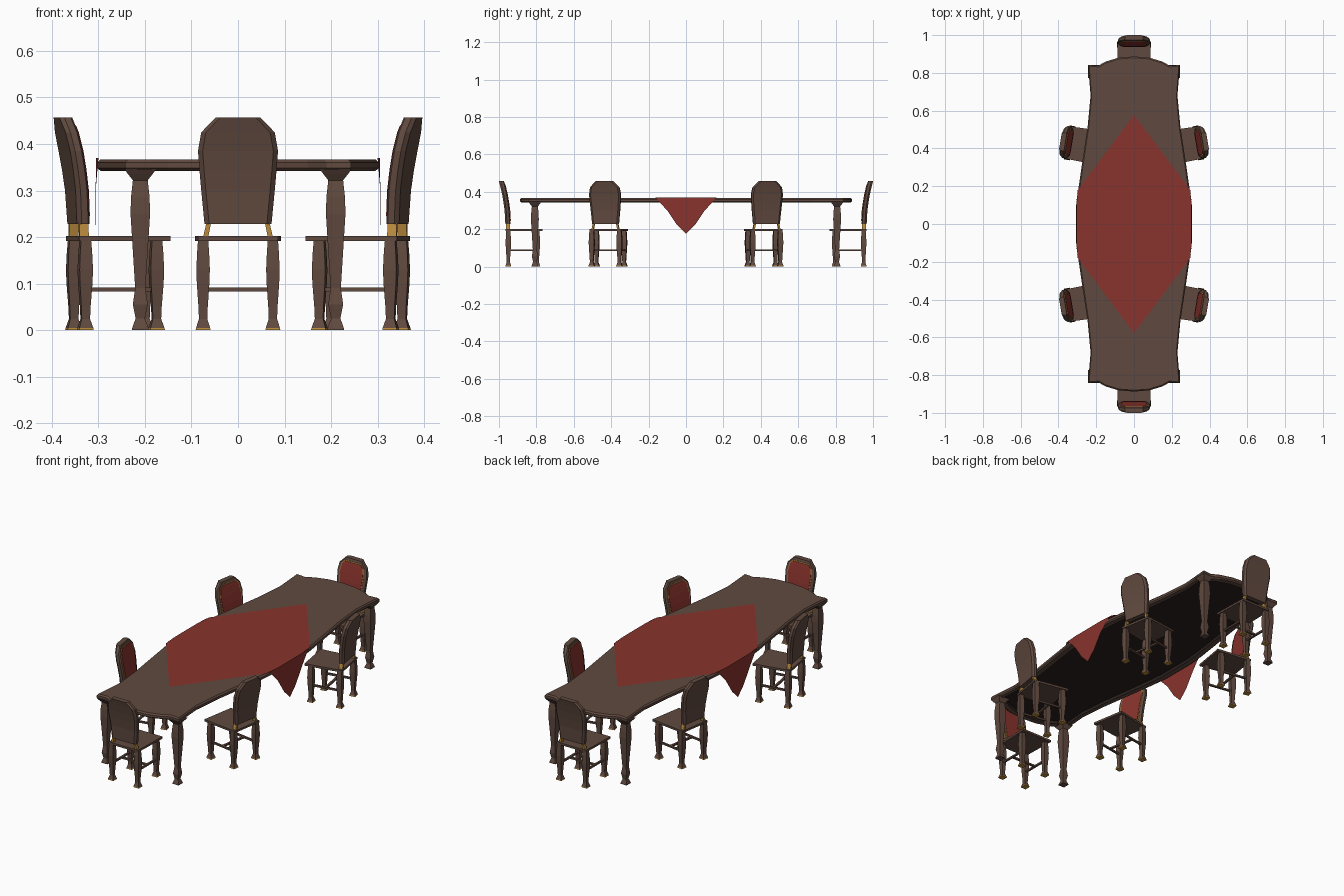
import bpy, bmesh, math
from mathutils import Matrix

if "Cube" in bpy.data.objects:
    bpy.data.objects.remove(bpy.data.objects["Cube"])


def material(name, rgb):
    m = bpy.data.materials.new(name)
    m.diffuse_color = (*rgb, 1)
    m.use_nodes = True
    m.node_tree.nodes["Principled BSDF"].inputs["Base Color"].default_value = m.diffuse_color
    return m


WOOD = material("brown wood", (0.118, 0.068, 0.050))
RED = material("red fabric", (0.25, 0.033, 0.026))
GOLD = material("gold trim", (0.48, 0.25, 0.045))
DARK = material("dark underside", (0.022, 0.015, 0.013))


def finish(name, bm, mats, matrix=None, fix=True):
    if fix:
        bmesh.ops.recalc_face_normals(bm, faces=bm.faces)
    me = bpy.data.meshes.new(name)
    bm.to_mesh(me)
    bm.free()
    for m in mats:
        me.materials.append(m)
    ob = bpy.data.objects.new(name, me)
    bpy.context.collection.objects.link(ob)
    if matrix:
        ob.matrix_world = matrix
    return ob


def loft(bm, rings, mats=None):
    """Skin closed rings of points and cap both ends; mats gives a slot per band."""
    vs = [[bm.verts.new(p) for p in r] for r in rings]
    n = len(vs[0])
    for i in range(len(vs) - 1):
        for k in range(n):
            f = bm.faces.new((vs[i][k], vs[i][(k + 1) % n], vs[i + 1][(k + 1) % n], vs[i + 1][k]))
            f.material_index = mats[i] if mats else 0
    a, b = bm.faces.new(vs[0][::-1]), bm.faces.new(vs[-1])
    if mats:
        a.material_index, b.material_index = mats[0], mats[-1]


def square(x, y, z, r):
    return [(x - r, y - r, z), (x + r, y - r, z), (x + r, y + r, z), (x - r, y + r, z)]


def turned_leg(bm, x, y, profile, mats=None):
    loft(bm, [square(x, y, z, r) for z, r in profile], mats)


def box(bm, x0, x1, y0, y1, z0, z1):
    loft(bm, [[(x0, y0, z), (x1, y0, z), (x1, y1, z), (x0, y1, z)] for z in (z0, z1)])


# ---- Table top: one quarter of the outline mirrored twice
quarter = [(0, .887), (.08, .881), (.15, .86), (.19, .838), (.243, .842),
           (.23, .68), (.245, .52), (.272, .34), (.294, .19), (.303, .10)]
half = quarter + [(x, -y) for x, y in reversed(quarter)]
outline = half + [(-x, y) for x, y in reversed(half[1:-1])]


def outline_ring(z, inset):
    return [(x * (1 - inset / .30), y * (1 - inset / .87), z) for x, y in outline]


bm = bmesh.new()
loft(bm, [outline_ring(.357, .036), outline_ring(.342, .034), outline_ring(.342, .008),
          outline_ring(.348, 0), outline_ring(.360, 0), outline_ring(.367, .007)],
     [1, 0, 0, 0, 0])
finish("table_top", bm, [WOOD, DARK])

# ---- Table legs
table_leg = [(0, .018), (.006, .017), (.025, .010), (.055, .016), (.09, .011), (.17, .016),
             (.25, .021), (.285, .020), (.322, .016), (.336, .027), (.346, .034)]
for sx in (-1, 1):
    for sy in (-1, 1):
        bm = bmesh.new()
        turned_leg(bm, sx * .21, sy * .808, table_leg)
        finish("table_leg", bm, [WOOD])

# ---- Tablecloth: flat diamond with a pointed drape over each long side
bm = bmesh.new()
top = [(0, .577), (.298, .18), (.305, .10), (.305, -.10), (.298, -.18),
       (0, -.577), (-.298, -.18), (-.305, -.10), (-.305, .10), (-.298, .18)]
bm.faces.new([bm.verts.new((x, y, .370)) for x, y in reversed(top)])
hem = [(.165, .370), (.10, .300), (.05, .225), (0, .175), (-.05, .225), (-.10, .300), (-.165, .370)]
for s in (-1, 1):
    up = [bm.verts.new((s * (.305 if abs(y) < .12 else .300), y, .370)) for y, z in hem]
    low = [up[0]] + [bm.verts.new((s * .306, y, z)) for y, z in hem[1:-1]] + [up[-1]]
    for i in range(len(hem) - 1):
        quad = list(dict.fromkeys((up[i], low[i], low[i + 1], up[i + 1])))
        bm.faces.new(quad if s < 0 else quad[::-1])
for f in bm.faces:
    if abs(f.normal.z) > .5 and f.normal.z < 0:
        f.normal_flip()
finish("tablecloth", bm, [RED], fix=True)

# ---- Chair back: rows of (height, half width, depth of the rear surface)
back_rows = [(.228, .072, .034), (.30, .079, .030), (.345, .083, .024), (.385, .086, .017),
             (.425, .079, .008), (.457, .048, 0)]
THICK = .027


def back_plate(front, margin, z0, z1, thick):
    """A plate on the curved front of the back, shrunk by a margin."""
    rings = []
    zs = [z0] + [r[0] for r in back_rows if z0 + .01 < r[0] < z1 - .01] + [z1]
    for z in zs:
        for (za, wa, da), (zb, wb, db) in zip(back_rows, back_rows[1:]):
            if za <= z <= zb:
                t = (z - za) / (zb - za)
                w, d = wa + (wb - wa) * t - margin, da + (db - da) * t + front
        rings.append([(d - thick, -w, z), (d, -w, z), (d, w, z), (d - thick, w, z)])
    return rings


chair_leg = [(0, .016), (.005, .015), (.024, .009), (.05, .010), (.10, .0135),
             (.13, .0145), (.165, .013), (.193, .011)]


def chair(x, y, angle):
    """Chair facing local +x, with its back top at the local origin."""
    m = Matrix.Translation((x, y, 0)) @ Matrix.Rotation(angle, 4, 'Z')
    # seat
    bm = bmesh.new()
    loft(bm, [[(.035, -.086, z), (.233, -.092, z), (.233, .092, z), (.035, .086, z)]
              for z in (.191, .202)])
    finish("chair_seat", bm, [WOOD], m)
    # legs with gold feet
    bm = bmesh.new()
    for lx in (.050, .205):
        for s in (-1, 1):
            turned_leg(bm, lx, s * .075, chair_leg, [1] + [0] * 6)
    # the upper cap stays wood
    for f in bm.faces:
        if f.calc_center_median().z > .01:
            f.material_index = 0
    finish("chair_legs", bm, [WOOD, GOLD], m)
    # stretchers
    bm = bmesh.new()
    for s in (-1, 1):
        box(bm, .05, .205, s * .075 - .005, s * .075 + .005, .083, .092)
    box(bm, .122, .133, -.075, .075, .083, .092)
    finish("chair_stretchers", bm, [WOOD], m)
    # gold posts under the back
    bm = bmesh.new()
    for s in (-1, 1):
        loft(bm, [[(.038, s * a, z), (.058, s * a, z), (.058, s * b, z), (.038, s * b, z)]
                  for z, a, b in ((.200, .064, .075), (.230, .058, .068))])
    finish("chair_back_posts", bm, [GOLD], m)
    # wooden back with chamfered rear edges
    bm = bmesh.new()
    loft(bm, [[(d, -w + .01, z), (d + .009, -w, z), (d + THICK - .004, -w, z),
               (d + THICK, -w + .006, z), (d + THICK, w - .006, z),
               (d + THICK - .004, w, z), (d + .009, w, z), (d, w - .01, z)]
              for z, w, d in back_rows])
    finish("chair_back", bm, [WOOD], m)
    # gold trim and red upholstery
    bm = bmesh.new()
    loft(bm, back_plate(THICK + .0015, .015, .241, .444, .004))
    finish("back_trim", bm, [GOLD], m)
    bm = bmesh.new()
    loft(bm, back_plate(THICK + .0035, .019, .245, .440, .004))
    finish("back_upholstery", bm, [RED], m)


# ---- Six chairs: one at each end, two per long side turned toward the middle
TURN = math.radians(9.5)
for s in (-1, 1):
    chair(0, s * 1.0, -s * math.pi / 2)
    chair(-.39, s * .438, -s * TURN)
    chair(.39, s * .438, math.pi + s * TURN)
